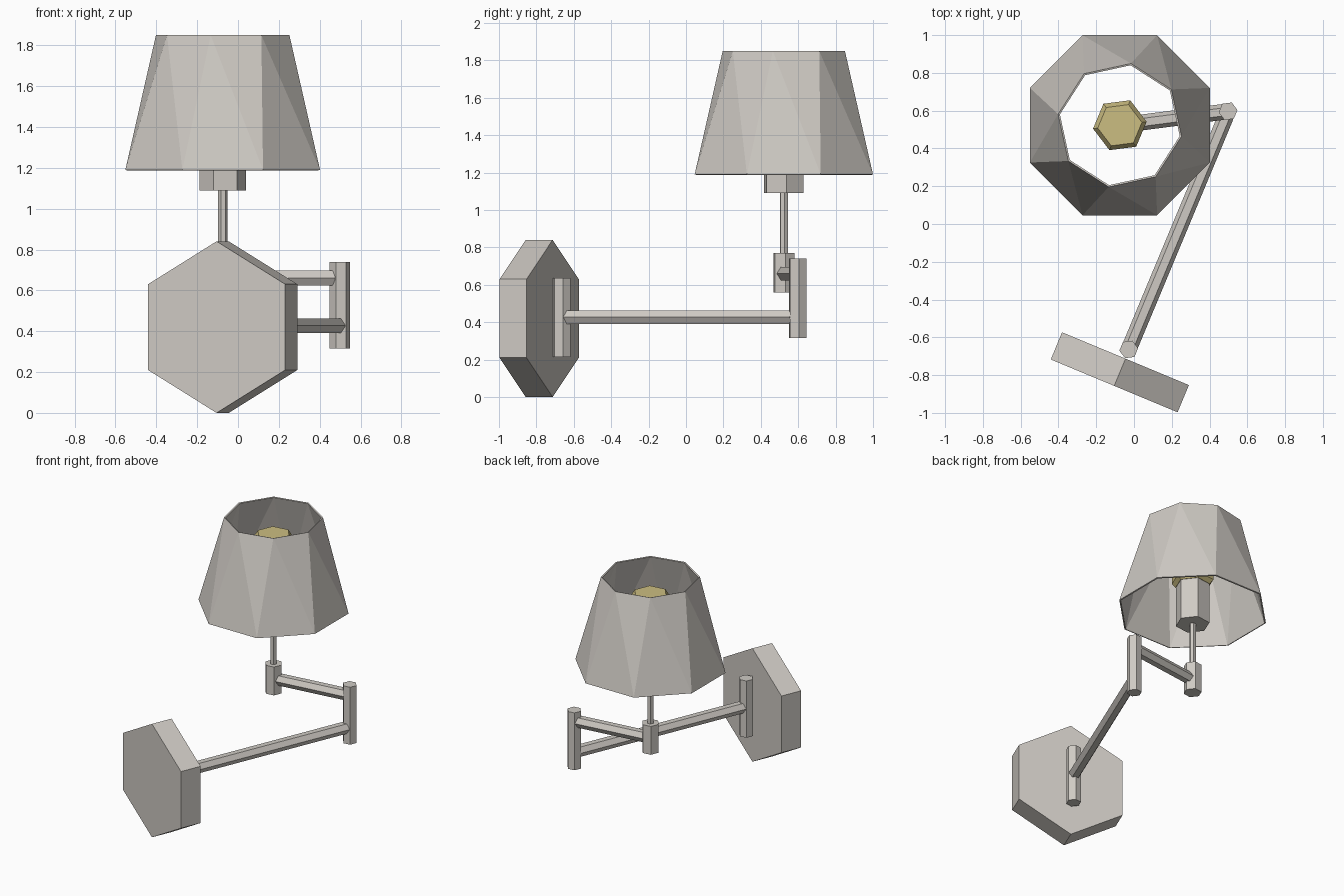
import bpy, bmesh
from math import radians, sin, cos, tau
from mathutils import Vector

cube = bpy.data.objects.get("Cube")
if cube:
    bpy.data.objects.remove(cube, do_unlink=True)


def material(name, rgb):
    m = bpy.data.materials.new(name)
    m.use_nodes = True
    m.diffuse_color = (*rgb, 1)
    bsdf = next(n for n in m.node_tree.nodes if n.type == 'BSDF_PRINCIPLED')
    bsdf.inputs["Base Color"].default_value = (*rgb, 1)
    return m


GREY = material("warm_grey", (0.62, 0.59, 0.55))
YELLOW = material("pale_yellow", (0.60, 0.51, 0.22))
UP = Vector((0, 0, 1))
TURN = radians(7.4)     # direction of the outer arm, shared by the hexagons


def finish(name, bm, mat):
    bmesh.ops.recalc_face_normals(bm, faces=bm.faces)
    mesh = bpy.data.meshes.new(name)
    bm.to_mesh(mesh)
    bm.free()
    mesh.materials.append(mat)
    obj = bpy.data.objects.new(name, mesh)
    bpy.context.collection.objects.link(obj)
    return obj


def ring(bm, centre, u, v, radius, sides, turn=0):
    return [bm.verts.new(centre + radius * (u * cos(turn + tau * i / sides)
                                            + v * sin(turn + tau * i / sides)))
            for i in range(sides)]


def hex_solid(name, origin, axis, corner, profile, mat=GREY):
    """Hexagonal solid: profile holds (distance along axis, radius) pairs."""
    bm = bmesh.new()
    side = axis.cross(corner)
    rings = [ring(bm, origin + axis * t, corner, side, r, 6) for t, r in profile]
    for a, b in zip(rings, rings[1:]):
        for i in range(6):
            j = (i + 1) % 6
            bm.faces.new((a[i], a[j], b[j], b[i]))
    bm.faces.new(rings[0])
    bm.faces.new(rings[-1])
    return finish(name, bm, mat)


def post(name, xy, profile, mat=GREY):
    corner = Vector((cos(TURN), sin(TURN), 0))
    return hex_solid(name, Vector((*xy, 0)), UP, corner, profile, mat)


def arm(name, start, end, radius):
    start, end = Vector(start), Vector(end)
    axis = (end - start).normalized()
    return hex_solid(name, start, axis, UP.cross(axis),
                     [(0, radius), ((end - start).length, radius)])


WALL, ELBOW, LAMP = (-0.028, -0.664), (0.498, 0.597), (-0.075, 0.523)

# Wall plate, upright hexagon facing along the inner arm
out = Vector((cos(radians(67.4)), sin(radians(67.4)), 0))
hex_solid("wall_plate", Vector((-0.075, -0.785, 0.42)), out, UP,
          [(-0.078, 0.42), (0.078, 0.42)])

# Pivots and swing arms
post("wall_pivot", WALL, [(0.215, 0.05), (0.635, 0.05)])
post("elbow_pivot", ELBOW, [(0.315, 0.05), (0.74, 0.05)])
post("lamp_pivot", LAMP, [(0.56, 0.061), (0.77, 0.061)])
arm("inner_arm", (-0.02, -0.645, 0.427), (0.487, 0.57, 0.427), 0.042)
arm("outer_arm", (0.47, 0.593, 0.66), (-0.04, 0.527, 0.66), 0.042)

# Stem, socket and bulb
post("stem", LAMP, [(0.76, 0.023), (1.1, 0.023)])
post("socket", LAMP, [(1.09, 0.115), (1.42, 0.115)])
post("bulb", LAMP, [(1.39, 0.118), (1.42, 0.143), (1.69, 0.143), (1.73, 0.118)], YELLOW)

# Open eight-sided shade, its top rim turned slightly against the bottom
bm = bmesh.new()
X, Y = Vector((1, 0, 0)), Vector((0, 1, 0))
low = ring(bm, Vector((*LAMP, 1.19)), X, Y, 0.516, 8, radians(22.5))
top = ring(bm, Vector((*LAMP, 1.85)), X, Y, 0.332, 8, radians(34.8))
for i in range(8):
    j = (i + 1) % 8
    bm.faces.new((low[i], low[j], top[i]))
    bm.faces.new((low[j], top[j], top[i]))
shade = finish("lamp_shade", bm, GREY)
solid = shade.modifiers.new("thickness", 'SOLIDIFY')
solid.thickness = 0.01
solid.offset = -1
